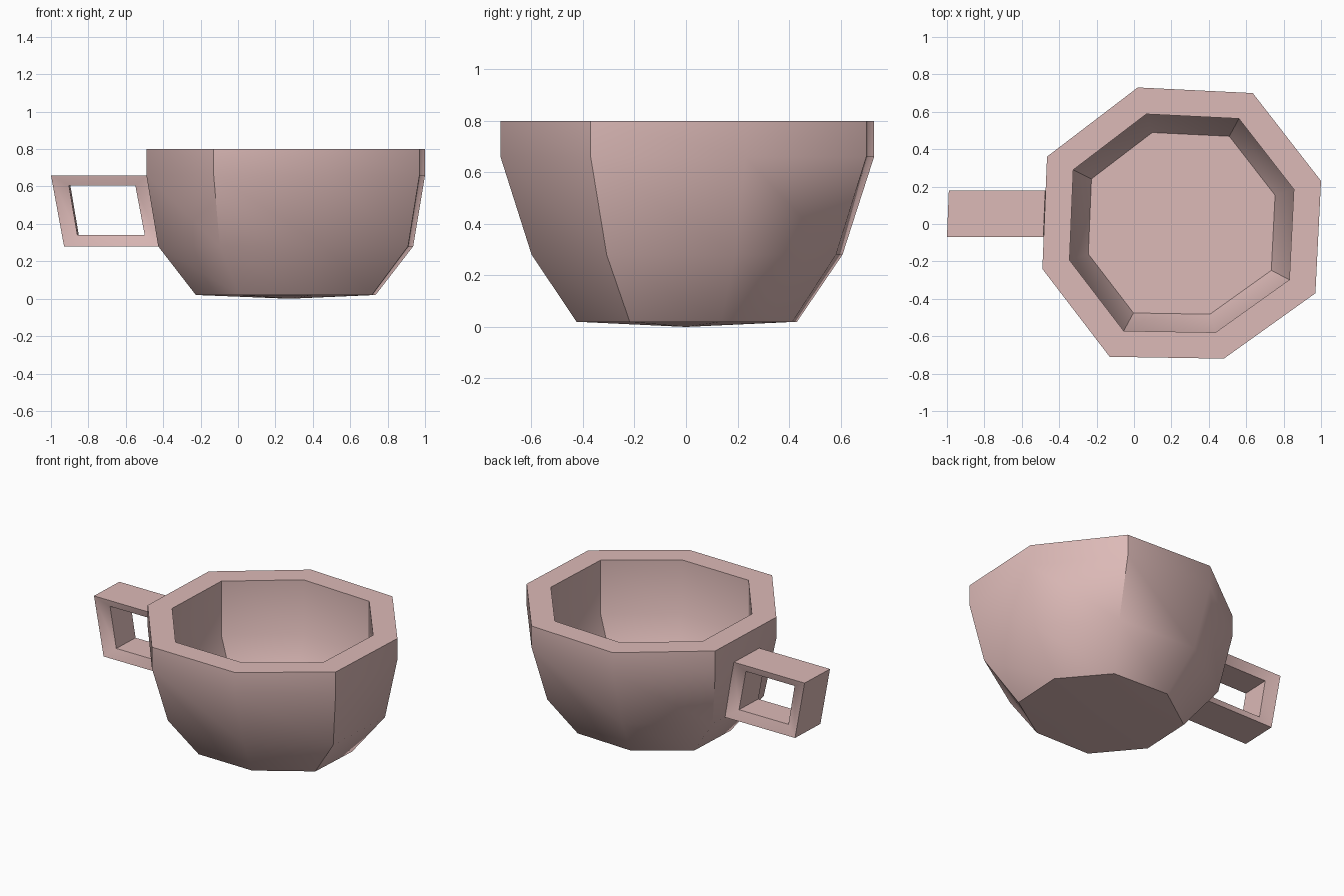
import bpy, bmesh, math

if "Cube" in bpy.data.objects:
    bpy.data.objects.remove(bpy.data.objects["Cube"])

clay = bpy.data.materials.new("dusty_pink")
clay.diffuse_color = (0.72, 0.49, 0.475, 1)
clay.use_nodes = True
clay.node_tree.nodes["Principled BSDF"].inputs["Base Color"].default_value = clay.diffuse_color


def finish(name, bm):
    bmesh.ops.recalc_face_normals(bm, faces=bm.faces[:])
    mesh = bpy.data.meshes.new(name)
    bm.to_mesh(mesh)
    bm.free()
    mesh.materials.append(clay)
    ob = bpy.data.objects.new(name, mesh)
    bpy.context.collection.objects.link(ob)
    bpy.ops.object.select_all(action='DESELECT')
    ob.select_set(True)
    bpy.context.view_layer.objects.active = ob
    bpy.ops.object.shade_smooth_by_angle(angle=math.radians(42))
    return ob


def bridge(bm, a, b):
    n = len(a)
    for i in range(n):
        bm.faces.new((a[i], a[(i + 1) % n], b[(i + 1) % n], b[i]))


# Cup: uneven octagon outline swept through outer and inner levels
CX = 0.255
outline = [(0.02, 0.73), (0.635, 0.70), (1.0, 0.23), (0.97, -0.37),
           (0.48, -0.72), (-0.13, -0.71), (-0.49, -0.24), (-0.465, 0.36)]
# (x scale, y scale, z) from the base, over the rim, to the inner floor
levels = [(0.645, 0.59, 0.02), (0.915, 0.832, 0.28), (1, 1, 0.66), (1, 1, 0.8),
          (0.805, 0.805, 0.8), (0.805, 0.805, 0.445), (0.67, 0.67, 0.24)]
bm = bmesh.new()
rings = [[bm.verts.new((CX + (x - CX) * sx, y * sy, z)) for x, y in outline]
         for sx, sy, z in levels]
for a, b in zip(rings, rings[1:]):
    bridge(bm, a, b)
bm.faces.new(rings[-1])
# slightly pointed underside
tip = bm.verts.new((CX + 0.02, 0, 0))
for i in range(8):
    bm.faces.new((rings[0][i], rings[0][(i + 1) % 8], tip))
finish("cup_body", bm)

# Handle: slanted square frame with a bevelled opening
outer = [(-1.0, 0.66), (-0.485, 0.66), (-0.415, 0.28), (-0.93, 0.28)]
inner = [(-0.905, 0.605), (-0.55, 0.605), (-0.50, 0.34), (-0.86, 0.34)]
bm = bmesh.new()
loops = []
for pts, y in ((outer, -0.07), (outer, 0.18), (inner, 0.15), (inner, -0.04)):
    loops.append([bm.verts.new((x + 0.04 * (y + 0.07), y, z)) for x, z in pts])
for i in range(4):
    bridge(bm, loops[i], loops[(i + 1) % 4])
finish("cup_handle", bm)
